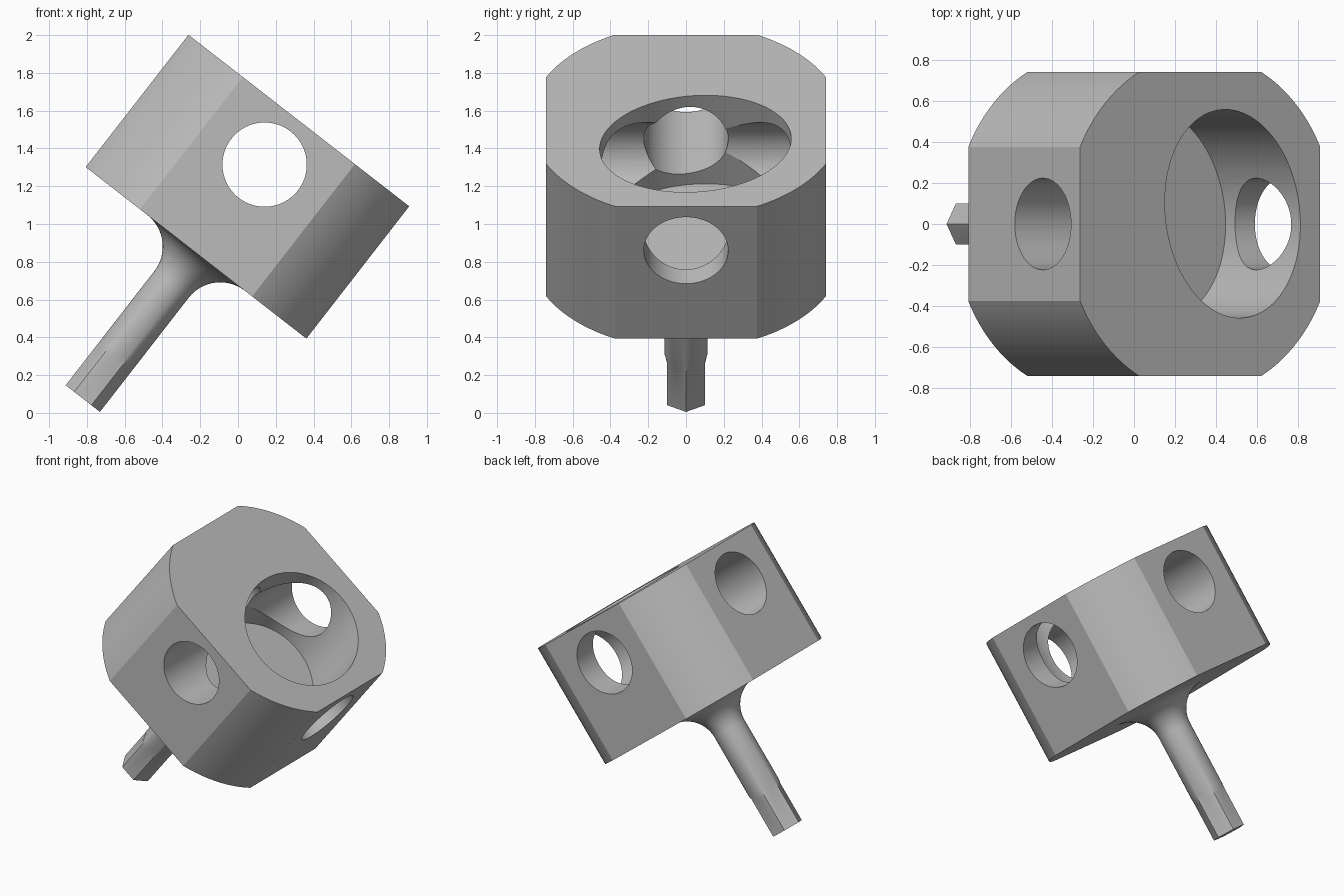
import bpy, bmesh
from math import sin, cos, pi, radians, hypot, atan2
from mathutils import Matrix, Vector

cube = bpy.data.objects.get("Cube")
if cube:
    bpy.data.objects.remove(cube, do_unlink=True)

metal = bpy.data.materials.new("plain_grey")
metal.use_nodes = True
GREY = (0.5, 0.5, 0.5, 1)
metal.diffuse_color = GREY
metal.node_tree.nodes["Principled BSDF"].inputs["Base Color"].default_value = GREY

# Tilted frame of the whole tool, origin at the centre of the head
FRAME = Matrix.Translation((0.05, 0, 1.1975)) @ Matrix.Rotation(radians(37.85), 4, 'Y')
HALF_H = 0.4435     # half height of the head
FLAT = 0.74         # distance of the four flats from the axis
CORNER = 0.83       # radius of the rounded corners
SEG = 96


def loft(name, rings, local=Matrix()):
    """Skin a list of equal-length point rings and cap both ends."""
    bm = bmesh.new()
    loops = [[bm.verts.new(p) for p in ring] for ring in rings]
    n = len(loops[0])
    for a, b in zip(loops, loops[1:]):
        for i in range(n):
            j = (i + 1) % n
            bm.faces.new((a[i], a[j], b[j], b[i]))
    bm.faces.new(loops[0][::-1])
    bm.faces.new(loops[-1])
    bmesh.ops.transform(bm, matrix=FRAME @ local, verts=bm.verts)
    bmesh.ops.recalc_face_normals(bm, faces=bm.faces)
    mesh = bpy.data.meshes.new(name)
    bm.to_mesh(mesh)
    bm.free()
    mesh.materials.append(metal)
    obj = bpy.data.objects.new(name, mesh)
    bpy.context.collection.objects.link(obj)
    return obj


def ellipse(rx, ry, z, n=SEG):
    return [Vector((rx * cos(2 * pi * i / n), ry * sin(2 * pi * i / n), z)) for i in range(n)]


def prism(name, outline, z0, z1, local=Matrix()):
    return loft(name, [[(p.x, p.y, z) for p in outline] for z in (z0, z1)], local)


def select_only(obj):
    bpy.ops.object.select_all(action='DESELECT')
    obj.select_set(True)
    bpy.context.view_layer.objects.active = obj


def cut(obj, cutter):
    mod = obj.modifiers.new("cut", 'BOOLEAN')
    mod.operation = 'DIFFERENCE'
    mod.solver = 'EXACT'
    mod.object = cutter
    select_only(obj)
    bpy.ops.object.modifier_apply(modifier=mod.name)
    bpy.data.objects.remove(cutter, do_unlink=True)


# Head: a round block with four flats
half_flat = (CORNER ** 2 - FLAT ** 2) ** 0.5
start, end = atan2(half_flat, FLAT), atan2(FLAT, half_flat)
outline = []
for quarter in range(4):
    for i in range(17):
        a = quarter * pi / 2 + start + (end - start) * i / 16
        outline.append(Vector((CORNER * cos(a), CORNER * sin(a), 0)))
head = prism("head", outline, -HALF_H, HALF_H)

# Off-centre oval pocket in the top
pocket = prism("pocket_cutter", ellipse(0.411, 0.513, 0), -0.15, 0.6,
               Matrix.Translation((0.2, 0.05, 0)) @ Matrix.Rotation(radians(14.4), 4, 'Z'))
cut(head, pocket)

# Crossing round holes through the flats
for axis in 'XY':
    hole = prism("hole_cutter", ellipse(0.223, 0.223, 0), -1, 1,
                 Matrix.Translation((0, 0, 0.148)) @ Matrix.Rotation(pi / 2, 4, 'Y' if axis == 'X' else 'X'))
    cut(head, hole)

# Stem: hexagonal tip, round shaft and a flared fillet into the head
SHAFT, FILLET, LENGTH = 0.115, 0.212, 0.977
base = -HALF_H
tip = base - LENGTH


def hexagon(z):
    ring = []
    for i in range(SEG):
        a = 2 * pi * i / SEG
        r = SHAFT * cos(pi / 6) / cos(a % (pi / 3) - pi / 6)
        ring.append((r * cos(a), r * sin(a), z))
    return ring


rings = [hexagon(tip), hexagon(tip + 0.26), ellipse(SHAFT, SHAFT, tip + 0.31)]
for i in range(17):
    a = pi / 2 * i / 16
    r = SHAFT + FILLET * (1 - cos(a))
    rings.append(ellipse(r, r, base - FILLET * (1 - sin(a))))
rings.append(ellipse(SHAFT + FILLET, SHAFT + FILLET, base + 0.02))
stem = loft("stem", rings)

for obj in (head, stem):
    select_only(obj)
    bpy.ops.object.shade_smooth_by_angle(angle=radians(18))
